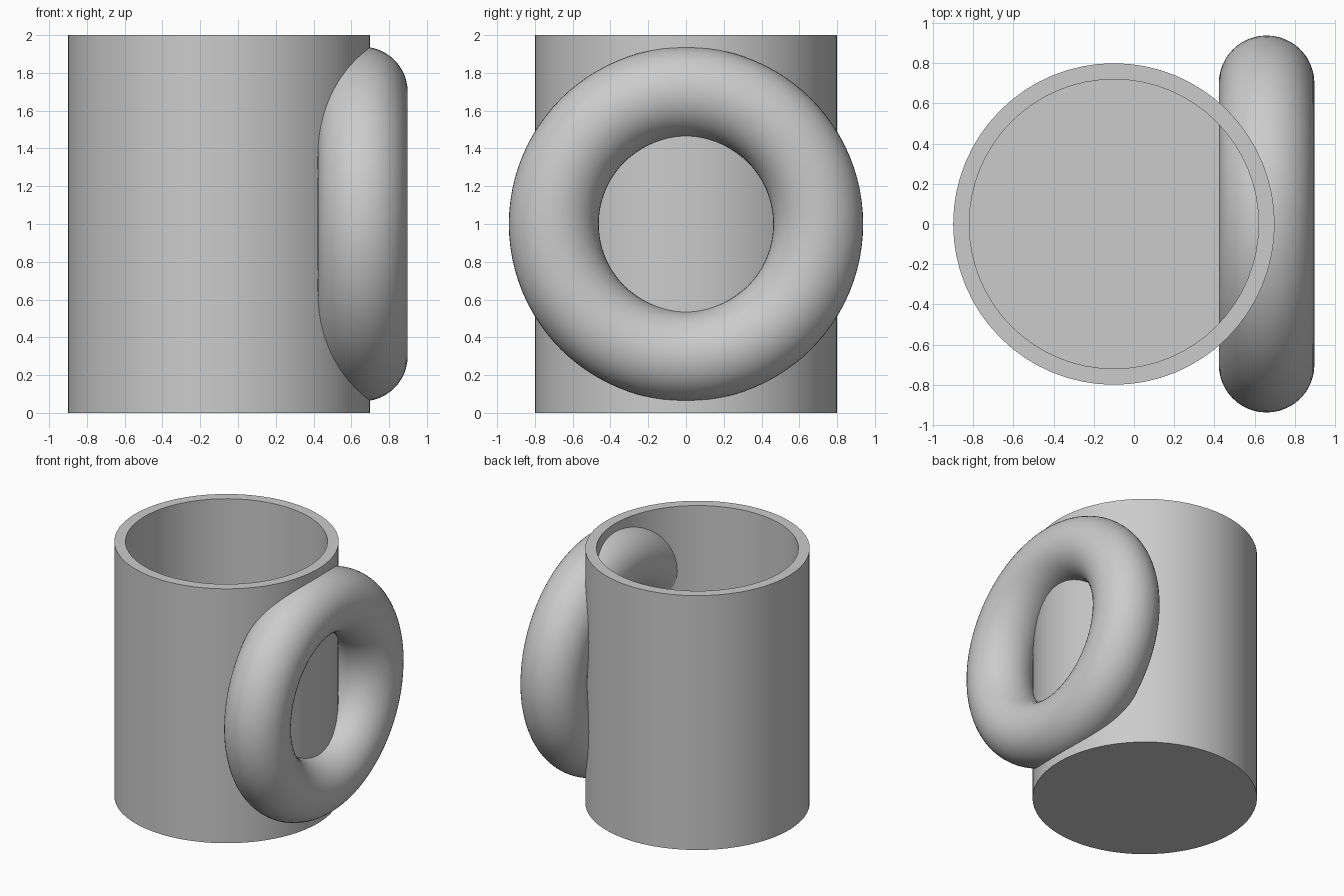
import bpy, bmesh
from math import pi
from mathutils import Matrix

cube = bpy.data.objects.get("Cube")
if cube:
    bpy.data.objects.remove(cube, do_unlink=True)

GREY = (0.6, 0.6, 0.6, 1)
mat = bpy.data.materials.new("plain grey")
mat.use_nodes = True
mat.diffuse_color = GREY
mat.node_tree.nodes["Principled BSDF"].inputs["Base Color"].default_value = GREY

CUP_X, RADIUS, HEIGHT, WALL = -0.1, 0.8, 2.0, 0.08


def finish(obj):
    obj.data.materials.append(mat)
    bpy.ops.object.select_all(action='DESELECT')
    obj.select_set(True)
    bpy.context.view_layer.objects.active = obj
    bpy.ops.object.shade_smooth_by_angle(angle=pi / 6)


# Cup body: a cylinder whose top is inset and pushed down to hollow it
bm = bmesh.new()
bmesh.ops.create_cone(bm, cap_ends=True, segments=64, radius1=RADIUS, radius2=RADIUS,
                      depth=HEIGHT, matrix=Matrix.Translation((CUP_X, 0, HEIGHT / 2)))
top = max(bm.faces, key=lambda f: f.calc_center_median().z)
bmesh.ops.inset_region(bm, faces=[top], thickness=WALL, use_even_offset=True)
floor = bmesh.ops.extrude_discrete_faces(bm, faces=[top])["faces"][0]
bmesh.ops.translate(bm, verts=floor.verts, vec=(0, 0, WALL - HEIGHT))
bmesh.ops.recalc_face_normals(bm, faces=bm.faces)
mesh = bpy.data.meshes.new("cup_body")
bm.to_mesh(mesh)
bm.free()
body = bpy.data.objects.new("cup_body", mesh)
bpy.context.collection.objects.link(body)
finish(body)

# Handle: a thick ring facing sideways, sunk through the wall
bpy.ops.mesh.primitive_torus_add(major_segments=96, minor_segments=48,
                                 major_radius=0.7, minor_radius=0.238,
                                 location=(0.66, 0, 1.0), rotation=(0, pi / 2, 0))
handle = bpy.context.object
handle.name = "handle_ring"
finish(handle)
